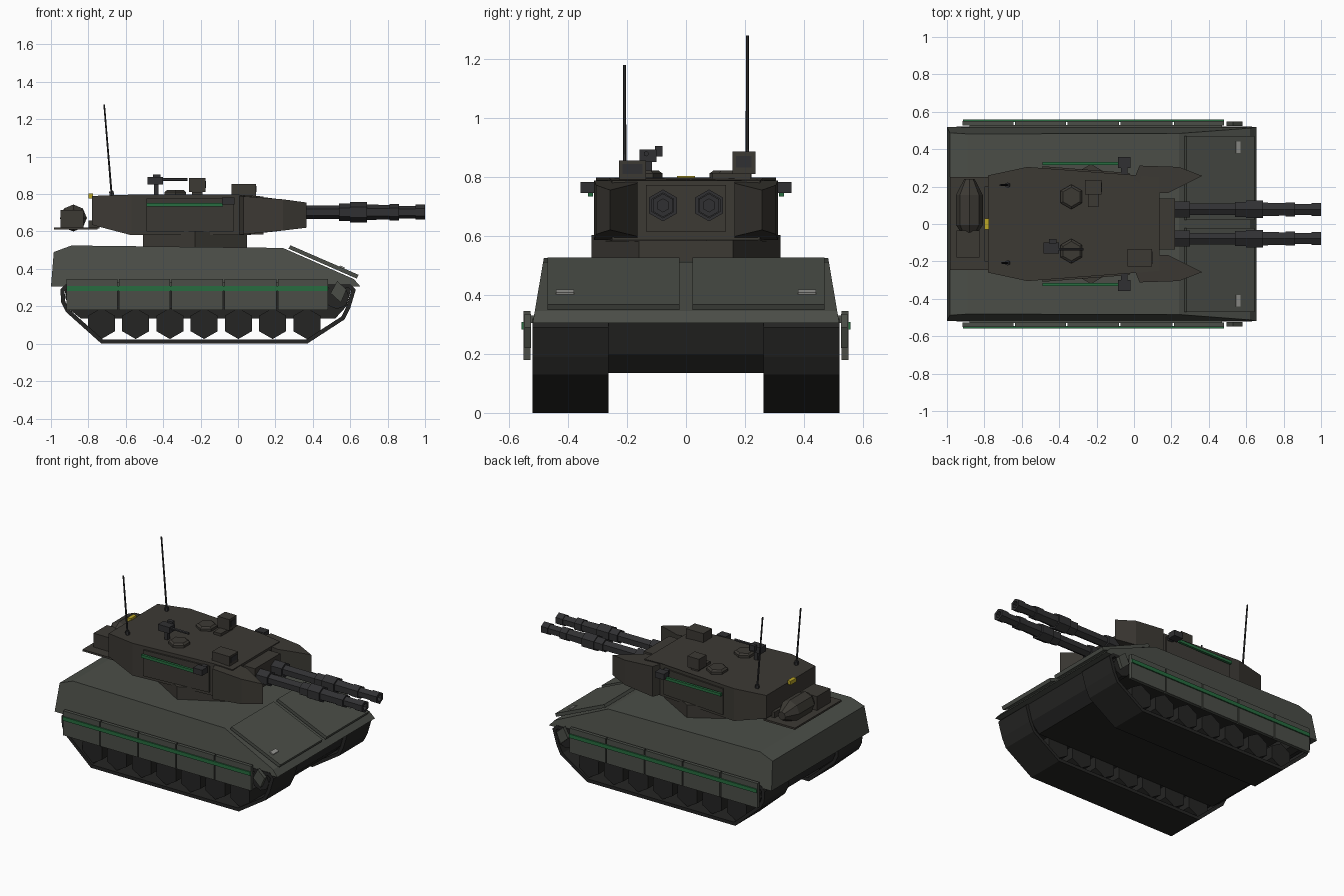
import bpy, bmesh, math
from mathutils import Vector

if "Cube" in bpy.data.objects:
    bpy.data.objects.remove(bpy.data.objects["Cube"])


def material(name, r, g, b):
    m = bpy.data.materials.new(name)
    m.diffuse_color = (r, g, b, 1)
    m.use_nodes = True
    m.node_tree.nodes["Principled BSDF"].inputs["Base Color"].default_value = m.diffuse_color
    return m


HULL = material("hull_green_grey", 0.07, 0.076, 0.064)
TURRET = material("turret_brown_grey", 0.045, 0.041, 0.034)
DARK = material("dark_rubber", 0.018, 0.018, 0.017)
METAL = material("gun_metal", 0.03, 0.03, 0.032)
GREEN = material("green_stripe", 0.02, 0.15, 0.05)
YELLOW = material("yellow_lamp", 0.5, 0.38, 0.02)
LAMP = material("lamp_grey", 0.3, 0.3, 0.28)


def mesh(name, verts, faces, mat):
    bm = bmesh.new()
    vs = [bm.verts.new(v) for v in verts]
    for f in faces:
        bm.faces.new([vs[i] for i in f])
    bmesh.ops.recalc_face_normals(bm, faces=bm.faces)
    me = bpy.data.meshes.new(name)
    bm.to_mesh(me)
    bm.free()
    ob = bpy.data.objects.new(name, me)
    bpy.context.collection.objects.link(ob)
    me.materials.append(mat)
    return ob


def loft(name, rings, mat, closed=False):
    """Skin equal-length rings; cap the ends unless the rings form a loop."""
    n, k = len(rings[0]), len(rings)
    faces = []
    for j in range(k if closed else k - 1):
        a, b = j * n, (j + 1) % k * n
        faces += [(a + i, a + (i + 1) % n, b + (i + 1) % n, b + i) for i in range(n)]
    if not closed:
        faces += [tuple(range(n)), tuple(range((k - 1) * n, k * n))]
    return mesh(name, [v for r in rings for v in r], faces, mat)


def box(name, x, y, z, mat):
    return loft(name, [[(a, y[0], z[0]), (a, y[1], z[0]), (a, y[1], z[1]), (a, y[0], z[1])] for a in x], mat)


def side_prism(name, pts, y0, y1, mat):
    """x-z profile between two y values (numbers or functions of z)."""
    f = lambda y, z: y(z) if callable(y) else y
    return loft(name, [[(x, f(y, z), z) for x, z in pts] for y in (y0, y1)], mat)


def plan_prism(name, pts, mat):
    """x-y outline whose points carry their own bottom and top heights."""
    return loft(name, [[(p[0], p[1], p[2 + k]) for p in pts] for k in (0, 1)], mat)


def lathe(name, base, axis, prof, n, mat):
    """Faceted turning: prof holds (distance along axis, radius)."""
    d = Vector(axis).normalized()
    up = Vector((0, 1, 0)) if abs(d.z) > 0.9 else Vector((0, 0, 1))
    s = d.cross(up).normalized()
    u = s.cross(d)
    rings = [[Vector(base) + d * t + r * (u * math.cos(2 * math.pi * i / n) + s * math.sin(2 * math.pi * i / n))
              for i in range(n)] for t, r in prof]
    return loft(name, rings, mat)


# Upper hull, sides leaning inwards with height
lean = lambda z: 0.52 - (z - 0.30) * 0.17
side_prism("upper_hull", [(-1.0, 0.305), (-0.985, 0.49), (-0.89, 0.525), (0.24, 0.512),
                          (0.62, 0.345), (0.655, 0.305)], lambda z: -lean(z), lean, HULL)
# Lower hull between the tracks
side_prism("lower_hull", [(-0.93, 0.31), (-0.91, 0.19), (-0.84, 0.135), (0.52, 0.135),
                          (0.58, 0.2), (0.61, 0.31)], -0.27, 0.27, DARK)

# Track outline (outer edge, anticlockwise) and mitred inner offset
track = [(-0.73, 0.0), (0.37, 0.0), (0.57, 0.13), (0.6, 0.19), (0.63, 0.29), (0.6, 0.32),
         (-0.92, 0.32), (-0.95, 0.29), (-0.945, 0.22), (-0.92, 0.17)]


def inset(pts, t):
    out = []
    for i, p in enumerate(pts):
        p, a, b = Vector(p), Vector(pts[i - 1]), Vector(pts[(i + 1) % len(pts)])
        e, f = (p - a).normalized(), (b - p).normalized()
        n1, n2 = Vector((-e.y, e.x)), Vector((-f.y, f.x))
        out.append(p + (n1 + n2) * t / (1 + n1.dot(n2)))
    return out


inner = inset(track, 0.022)
edges = [0.21, -0.075, -0.36, -0.64]
for s, side in ((1, "left"), (-1, "right")):
    ys = lambda a, b: (s * a, s * b)
    # Track band
    loft(f"track_{side}", [[(o[0], s * 0.262, o[1]), (o[0], s * 0.52, o[1]), (i[0], s * 0.52, i[1]),
                            (i[0], s * 0.262, i[1])] for o, i in zip(track, inner)], DARK, closed=True)
    # Six-sided road wheels, sprocket and idler
    for i in range(7):
        lathe(f"road_wheel_{side}_{i}", (-0.73 + i * 0.183, s * 0.27, 0.108), (0, s, 0),
              [(0, 0.083), (0.235, 0.083)], 6, DARK)
    for n, x in (("sprocket", 0.53), ("idler", -0.86)):
        lathe(f"{n}_{side}", (x, s * 0.27, 0.25), (0, s, 0), [(0, 0.065), (0.25, 0.065)], 8, DARK)
    # Side skirt panels and stripe
    cuts = [-0.92] + edges[::-1] + [0.485]
    for i in range(5):
        x0, x1 = cuts[i] + 0.004, cuts[i + 1] - 0.004
        box(f"skirt_{side}_{i}", (x0, x1), ys(0.527, 0.55), (0.18, 0.345), HULL)
    side_prism(f"skirt_end_{side}", [(0.495, 0.27), (0.55, 0.22), (0.58, 0.29), (0.53, 0.335)],
               s * 0.525, s * 0.548, HULL)
    box(f"skirt_hanger_{side}", (-0.88, 0.47), ys(0.48, 0.53), (0.305, 0.33), HULL)
    box(f"skirt_stripe_{side}", (-0.915, 0.48), ys(0.545, 0.558), (0.283, 0.308), GREEN)
    # Raised glacis plates and front lamps
    side_prism(f"glacis_plate_{side}", [(0.27, 0.508), (0.28, 0.526), (0.645, 0.368), (0.635, 0.348)],
               s * 0.022, s * 0.47, HULL)
    side_prism(f"front_lamp_{side}", [(0.54, 0.40), (0.545, 0.418), (0.57, 0.408), (0.565, 0.39)],
               s * 0.38, s * 0.44, LAMP)
    # Turret cheek wedge
    plan_prism(f"turret_cheek_{side}", [(0.0, s * 0.24, 0.585, 0.79), (0.03, s * 0.312, 0.585, 0.788),
               (0.24, s * 0.305, 0.605, 0.772), (0.365, s * 0.257, 0.62, 0.755),
               (0.18, s * 0.165, 0.598, 0.778), (0.1, s * 0.165, 0.59, 0.787)], TURRET)
    # Turret side panel, green bar and small side sight
    plan_prism(f"turret_side_panel_{side}", [(-0.49, s * 0.28, 0.6, 0.775), (-0.49, s * 0.309, 0.6, 0.775),
               (-0.025, s * 0.273, 0.6, 0.775), (-0.025, s * 0.25, 0.6, 0.775)], TURRET)
    box(f"turret_bar_{side}", (-0.49, -0.08), ys(0.315, 0.332), (0.733, 0.752), GREEN)
    box(f"side_sight_{side}", (-0.085, -0.018), ys(0.30, 0.357), (0.745, 0.783), METAL)
    box(f"side_sight_bracket_{side}", (-0.07, -0.035), ys(0.25, 0.31), (0.75, 0.778), METAL)
    # Gun barrel with stepped sleeves and open muzzle
    lathe(f"gun_barrel_{side}", (0, s * 0.078, 0.703), (1, 0, 0),
          [(0.1, 0.05), (0.3, 0.05), (0.3, 0.036), (0.54, 0.036), (0.54, 0.046), (0.6, 0.046), (0.6, 0.054),
           (0.69, 0.054), (0.69, 0.042), (0.81, 0.038), (0.81, 0.044), (0.86, 0.044), (0.86, 0.034),
           (0.95, 0.034), (0.95, 0.04), (1.0, 0.04), (1.0, 0.022), (0.94, 0.022)], 6, METAL)
    # Antenna
    h = 0.48 if s > 0 else 0.38
    lathe(f"antenna_{side}", (-0.675, s * 0.208, 0.79), (-0.083, 0, 1),
          [(0, 0.014), (0.025, 0.014), (0.025, 0.006), (h + 0.01, 0.005)], 6, METAL)
    # Roof hatch
    lathe(f"roof_hatch_{side}", (-0.335, s * 0.145, 0.785), (0, 0, 1), [(0, 0.066), (0.026, 0.066), (0.036, 0.052)],
          6, TURRET)

# Turret ring and body
lathe("turret_ring", (-0.23, 0, 0.51), (0, 0, 1), [(0, 0.32), (0.092, 0.32)], 6, TURRET)
half = [(-0.78, 0.26, 0.635, 0.79), (-0.57, 0.305, 0.58, 0.797), (0.0, 0.262, 0.58, 0.797), (0.135, 0.25, 0.585, 0.787)]
plan_prism("turret_body", half + [(x, -y, a, b) for x, y, a, b in half[::-1]], TURRET)
box("gun_mantlet", (0.1, 0.22), (-0.135, 0.135), (0.615, 0.772), TURRET)

# Rear rack with stowage
box("rear_rack", (-0.985, -0.75), (-0.245, 0.25), (0.61, 0.622), TURRET)
box("rear_rack_brace", (-0.8, -0.74), (-0.2, 0.2), (0.615, 0.66), TURRET)
lathe("stowage_roll", (-0.88, -0.045, 0.672), (0, 1, 0), [(0, 0.045), (0.04, 0.072), (0.2, 0.072), (0.285, 0.028)],
      8, TURRET)
box("stowage_box", (-0.95, -0.825), (-0.178, -0.035), (0.62, 0.715), TURRET)
box("rear_lamp", (-0.8, -0.775), (-0.03, 0.03), (0.777, 0.803), YELLOW)

# Roof sights
box("commander_sight", (-0.262, -0.175), (0.157, 0.236), (0.81, 0.885), TURRET)
box("commander_sight_base", (-0.245, -0.19), (0.09, 0.22), (0.79, 0.812), TURRET)
box("commander_sight_window", (-0.18, -0.172), (0.17, 0.222), (0.832, 0.87), METAL)
box("gunner_sight", (-0.035, 0.095), (-0.227, -0.135), (0.785, 0.855), TURRET)
box("gunner_sight_window", (0.09, 0.098), (-0.215, -0.148), (0.81, 0.843), METAL)

# Roof machine gun
box("machine_gun_post", (-0.45, -0.425), (-0.14, -0.115), (0.79, 0.855), METAL)
box("machine_gun_body", (-0.485, -0.4), (-0.158, -0.1), (0.85, 0.892), METAL)
box("machine_gun_ammo_box", (-0.455, -0.415), (-0.105, -0.08), (0.868, 0.905), METAL)
lathe("machine_gun_barrel", (-0.41, -0.135, 0.878), (1, 0, 0), [(0, 0.009), (0.14, 0.009)], 6, METAL)
